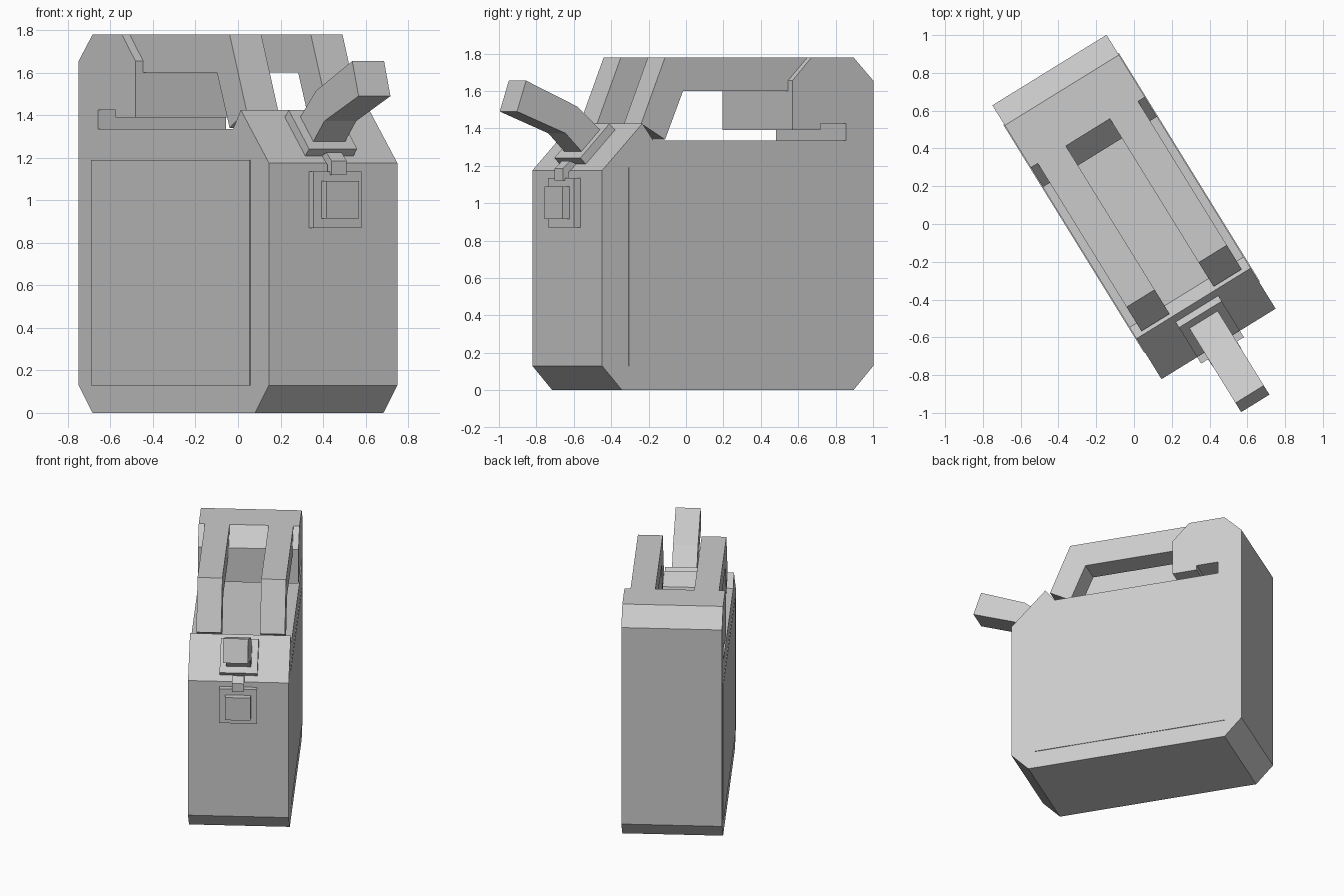
import bpy, bmesh, math
from mathutils import Matrix

if "Cube" in bpy.data.objects:
    bpy.data.objects.remove(bpy.data.objects["Cube"])

# The can is modelled facing -y, then turned to its final heading
PLACE = Matrix.Translation((0, 0.09, 0)) @ Matrix.Rotation(math.radians(31.7), 4, 'Z')


def prism(name, profile, x0, x1):
    """Extrude a (y, z) side profile from x0 to x1."""
    bm = bmesh.new()
    face = bm.faces.new([bm.verts.new((x0, y, z)) for y, z in profile])
    new = bmesh.ops.extrude_face_region(bm, geom=[face])["geom"]
    verts = [v for v in new if isinstance(v, bmesh.types.BMVert)]
    bmesh.ops.translate(bm, verts=verts, vec=(x1 - x0, 0, 0))
    bmesh.ops.recalc_face_normals(bm, faces=bm.faces)
    mesh = bpy.data.meshes.new(name)
    bm.to_mesh(mesh)
    bm.free()
    obj = bpy.data.objects.new(name, mesh)
    obj.matrix_world = PLACE
    bpy.context.collection.objects.link(obj)
    return obj


def rect(y0, y1, z0, z1):
    return [(y0, z0), (y1, z0), (y1, z1), (y0, z1)]


# Can body with chamfered ends, raised rear block, notch and front hump
prism("can_body", [
    (-0.727, 0), (0.727, 0), (0.852, 0.13), (0.852, 1.655), (0.727, 1.78),
    (0.465, 1.78), (0.343, 1.655), (0.343, 1.39), (0.52, 1.39), (0.52, 1.425),
    (0.68, 1.425), (0.68, 1.335), (-0.53, 1.335), (-0.60, 1.425),
    (-0.852, 1.175), (-0.852, 0.13)], -0.355, 0.355)

# Twin handle bars and thin raised side panels
HANDLE = [(0.465, 1.78), (-0.43, 1.78), (-0.58, 1.425), (-0.43, 1.34),
          (-0.317, 1.60), (0.343, 1.60), (0.343, 1.655)]
for side, s in (("left", -1), ("right", 1)):
    prism(side + "_handle_bar", HANDLE, s * 0.137, s * 0.312)
    prism(side + "_side_panel", rect(-0.685, 0.735, 0.13, 1.19), s * 0.35, s * 0.36)

# Latch plate with raised pad on the front face
prism("latch_plate", rect(-0.892, -0.845, 0.87, 1.135), -0.133, 0.133)
prism("latch_pad", rect(-0.938, -0.88, 0.915, 1.09), -0.09, 0.09)

# Bent link from latch up to the cap
prism("latch_link", [(-0.87, 1.12), (-0.905, 1.12), (-0.905, 1.185),
                     (-0.86, 1.225), (-0.82, 1.21), (-0.87, 1.165)], -0.042, 0.042)


def on_slope(s, t):
    """Point s along and t above the sloped front shoulder."""
    k = math.sqrt(0.5)
    return (-0.852 + k * (s - t), 1.175 + k * (s + t))


# Cap plate lying on the sloped shoulder
prism("cap_plate", [on_slope(0.048, -0.005), on_slope(0.048, 0.047),
                    on_slope(0.307, 0.047), on_slope(0.307, -0.005)], -0.133, 0.133)

# Bent square spout
prism("spout", [(-0.80, 1.27), (-0.815, 1.275), (-0.916, 1.373), (-1.222, 1.49),
                (-1.165, 1.655), (-0.84, 1.515), (-0.70, 1.392), (-0.69, 1.37)],
      -0.088, 0.088)
